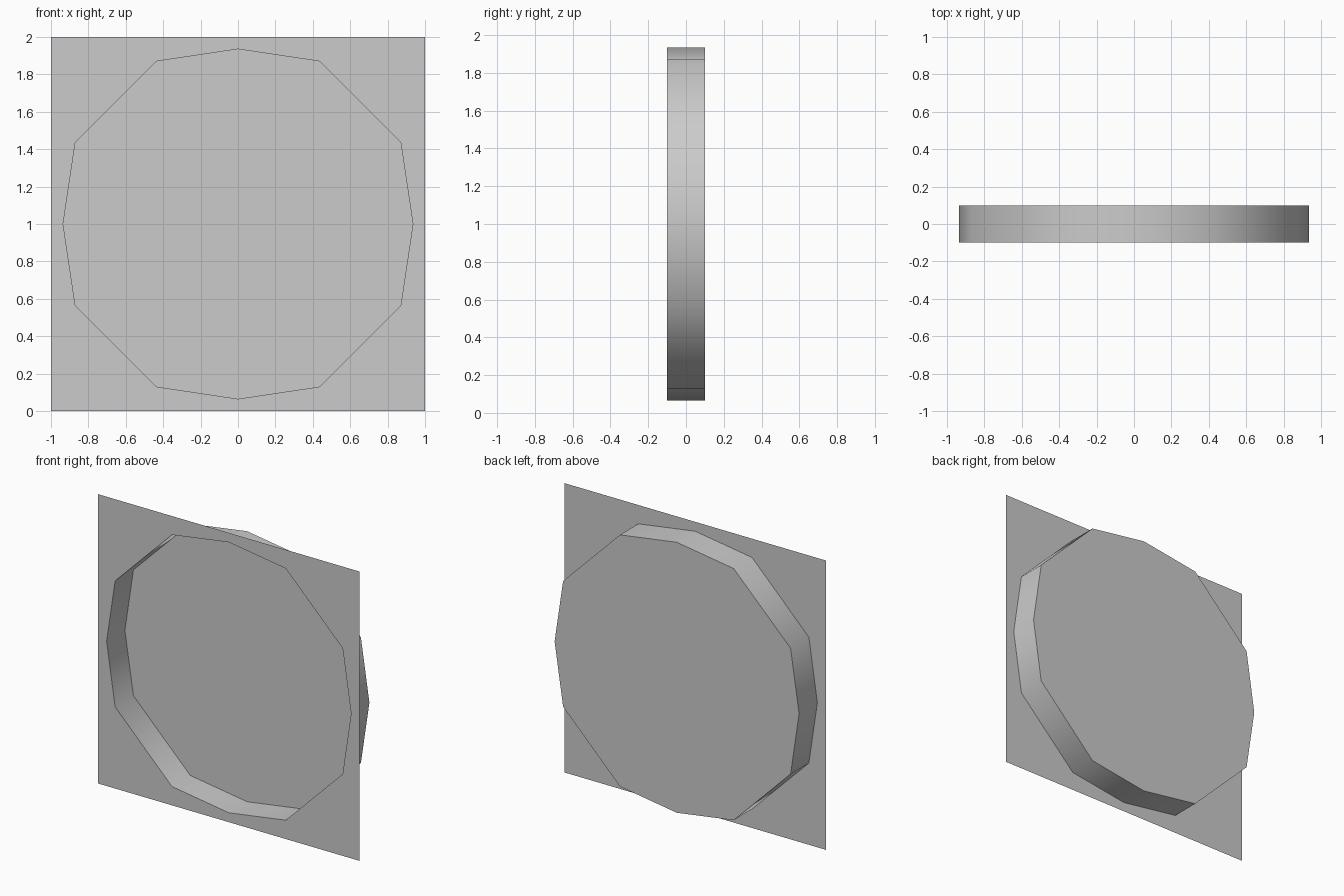
import bpy, bmesh
from mathutils import Vector, Matrix
from math import radians

if "Cube" in bpy.data.objects:
    bpy.data.objects.remove(bpy.data.objects["Cube"])

FRONT, BACK = -0.1, 0.1
# One quadrant of the twelve-sided opening (x, z about the centre)
ARC = [(0.935, 0), (0.87, 0.435), (0.435, 0.87), (0, 0.935)]

bm = bmesh.new()


def vert(p, y, quarter):
    v = Matrix.Rotation(radians(90 * quarter), 2) @ Vector(p)
    return bm.verts.new((v.x, y, v.y + 1))


for q in range(4):
    # Flat square plate around the opening
    rim = [vert(p, FRONT, q) for p in ARC]
    side, corner, top = [vert(p, FRONT, q) for p in ((1, 0), (1, 1), (0, 1))]
    bm.faces.new((rim[0], side, corner, rim[1]))
    bm.faces.new((rim[1], corner, rim[2]))
    bm.faces.new((rim[2], corner, top, rim[3]))
    # Wall of the recess
    back = [vert(p, BACK, q) for p in ARC]
    for i in range(3):
        bm.faces.new((rim[i], rim[i + 1], back[i + 1], back[i]))

# Flat floor of the recess
bm.faces.new([vert(p, BACK, q) for q in range(4) for p in ARC[:3]])
bmesh.ops.remove_doubles(bm, verts=bm.verts, dist=0.001)
bmesh.ops.recalc_face_normals(bm, faces=bm.faces)
# Plate must face the front
plate = next(f for f in bm.faces if abs(f.calc_center_median().y - FRONT) < 0.01)
if plate.normal.y > 0:
    bmesh.ops.reverse_faces(bm, faces=bm.faces)

mesh = bpy.data.meshes.new("recessed_panel")
bm.to_mesh(mesh)
bm.free()
panel = bpy.data.objects.new("recessed_panel", mesh)
bpy.context.collection.objects.link(panel)
bpy.context.view_layer.objects.active = panel
panel.select_set(True)
bpy.ops.object.shade_smooth_by_angle(angle=radians(45))
